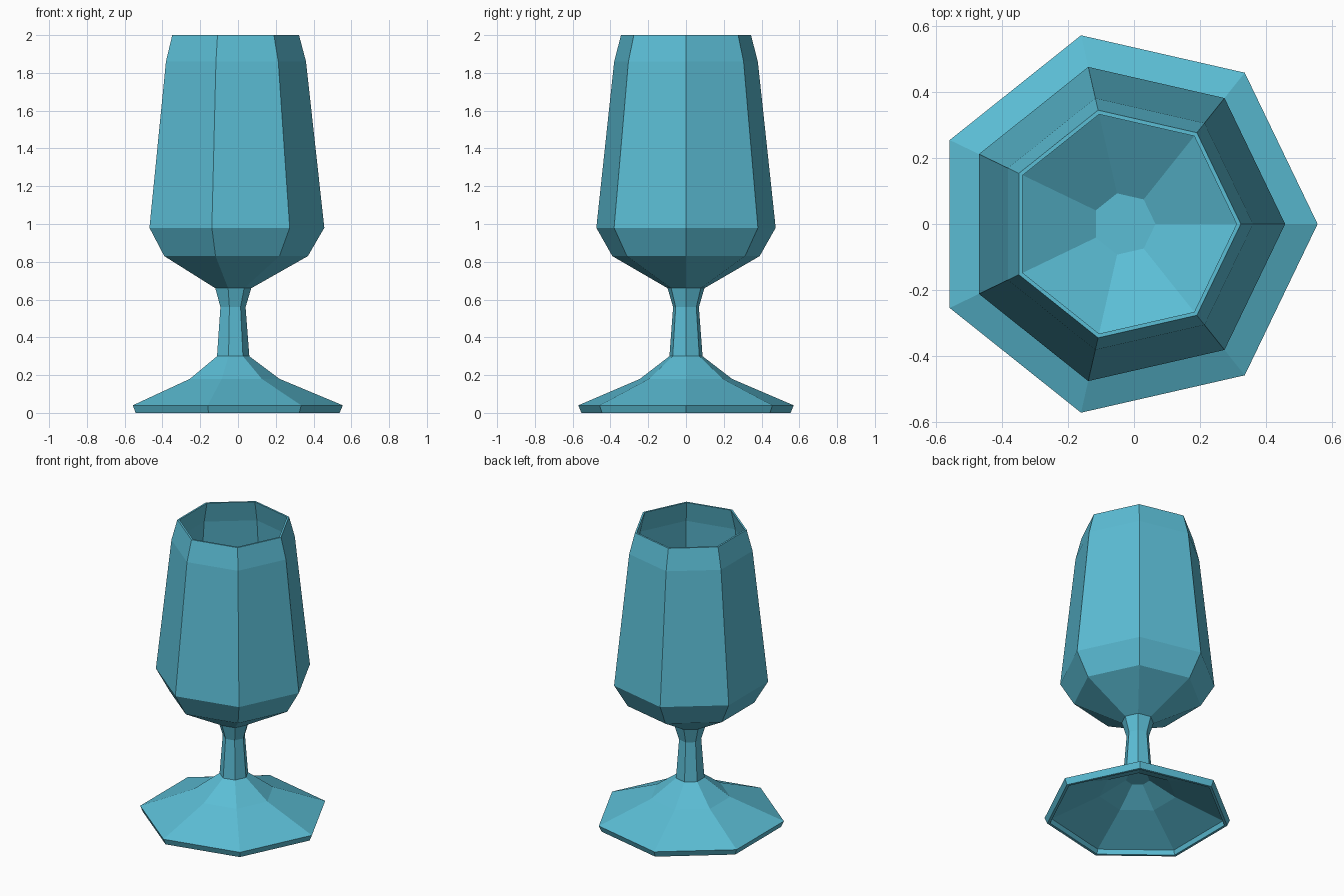
import bpy, bmesh
from math import sin, cos, tau

if "Cube" in bpy.data.objects:
    bpy.data.objects.remove(bpy.data.objects["Cube"])

SIDES = 7
OFFSET_X = -0.03  # centres the seven-sided outline on its bounding box

# Closed profile (radius, height), outside first, then cup inside, then foot hollow
outer = [(0.568, 0.0), (0.585, 0.04), (0.25, 0.18), (0.09, 0.30), (0.07, 0.56),
         (0.10, 0.66), (0.40, 0.83), (0.487, 0.98), (0.39, 1.86), (0.353, 2.0)]
cup_inside = [(0.34, 2.0), (0.375, 1.86), (0.47, 0.985), (0.385, 0.85), (0.095, 0.69)]
foot_hollow = [(0.55, 0.0), (0.54, 0.03), (0.24, 0.155), (0.075, 0.25)]


def ring(bm, radius, z):
    return [bm.verts.new((OFFSET_X + radius * cos(tau * i / SIDES),
                          radius * sin(tau * i / SIDES), z)) for i in range(SIDES)]


def bridge(bm, a, b):
    for i in range(SIDES):
        j = (i + 1) % SIDES
        bm.faces.new((a[i], a[j], b[j], b[i]))


# Goblet: one continuous shell from the foot hollow, up the outside, into the cup
bm = bmesh.new()
rings = [ring(bm, r, z) for r, z in foot_hollow[::-1] + outer + cup_inside]
for lower, upper in zip(rings, rings[1:]):
    bridge(bm, lower, upper)
bm.faces.new(rings[0][::-1])   # top of the foot hollow
bm.faces.new(rings[-1])        # cup floor
bmesh.ops.recalc_face_normals(bm, faces=bm.faces)

mesh = bpy.data.meshes.new("goblet")
bm.to_mesh(mesh)
bm.free()
goblet = bpy.data.objects.new("goblet", mesh)
bpy.context.collection.objects.link(goblet)

# Teal glaze
glaze = bpy.data.materials.new("teal_glaze")
glaze.diffuse_color = (0.105, 0.51, 0.665, 1.0)
glaze.use_nodes = True
glaze.node_tree.nodes["Principled BSDF"].inputs["Base Color"].default_value = glaze.diffuse_color
mesh.materials.append(glaze)
